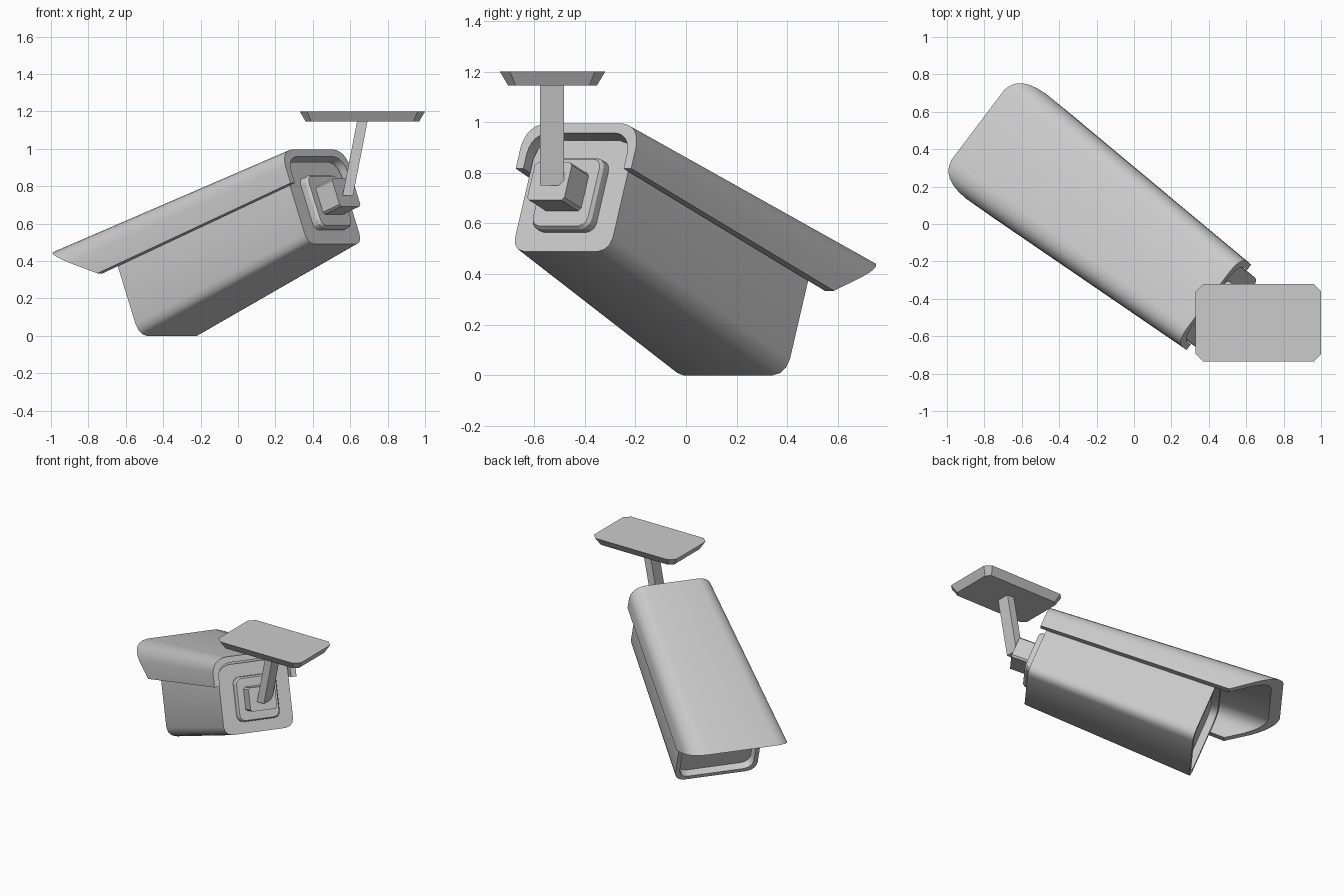
import bpy, math
from mathutils import Matrix, Vector

if "Cube" in bpy.data.objects:
    bpy.data.objects.remove(bpy.data.objects["Cube"])

# Camera frame: local x = across, y = forward along the barrel, z = up from the base
ORIGIN = Vector((0.52, -0.495, 0.49))
FRAME = (Matrix.Translation(ORIGIN) @ Matrix.Rotation(math.radians(52.9), 4, 'Z')
         @ Matrix.Rotation(math.radians(-21), 4, 'X'))
MID = 0.35      # height the taper grows from
TAPER = 0.155   # growth per unit of length


def rounded(points, segs=4):
    """Polygon of (x, z, radius) with its corners curved."""
    out = []
    for i, (x, z, r) in enumerate(points):
        p = Vector((x, z))
        if r == 0:
            out.append(p)
            continue
        a = Vector(points[i - 1][:2]) - p
        b = Vector(points[(i + 1) % len(points)][:2]) - p
        a, b = p + a.normalized() * r, p + b.normalized() * r
        for k in range(segs + 1):
            t = k / segs
            mid = p.lerp((a + b) / 2, 0.17)
            out.append(a * (1 - t) ** 2 + mid * 2 * t * (1 - t) + b * t * t)
    return out


def box_profile(hw, z0, z1, r, segs=3):
    return rounded([(-hw, z0, r), (hw, z0, r), (hw, z1, r), (-hw, z1, r)], segs)


def loft(name, rings, matrix=Matrix(), smooth=False):
    """Skin equal-length rings of points and cap both ends."""
    n = len(rings[0])
    verts = [matrix @ Vector(p) for ring in rings for p in ring]
    faces = [tuple(range(n)), tuple(range((len(rings) - 1) * n, len(rings) * n))]
    for j in range(len(rings) - 1):
        for i in range(n):
            k = (i + 1) % n
            faces.append((j * n + i, j * n + k, (j + 1) * n + k, (j + 1) * n + i))
    mesh = bpy.data.meshes.new(name)
    mesh.from_pydata(verts, [], faces)
    obj = bpy.data.objects.new(name, mesh)
    bpy.context.collection.objects.link(obj)
    bpy.ops.object.select_all(action='DESELECT')
    bpy.context.view_layer.objects.active = obj
    obj.select_set(True)
    bpy.ops.object.mode_set(mode='EDIT')
    bpy.ops.mesh.select_all(action='SELECT')
    bpy.ops.mesh.normals_make_consistent(inside=False)
    bpy.ops.object.mode_set(mode='OBJECT')
    if smooth:
        bpy.ops.object.shade_smooth_by_angle(angle=math.radians(30))
    return obj


def section(profile, y, shrink=0.0):
    """Tapered ring at distance y (number or function of height)."""
    ring = []
    for p in profile:
        f = y(p.y) if callable(y) else y
        s = 1 + TAPER * f
        cz = -0.115
        x, z = p.x * (1 - shrink), cz + (p.y - cz) * (1 - shrink)
        ring.append((x * s, f, MID + z * s))
    return ring


# Housing with a recessed front window
body = rounded([(-0.2425, -0.35, 0.058), (0.2425, -0.35, 0.058),
                (0.2425, 0.12, 0.08), (-0.2425, 0.12, 0.08)], 3)
loft("housing", [section(body, 0), section(body, 1.2),
                 section(body, 1.2, 0.1), section(body, 1.15, 0.12)], FRAME, True)

# Sun shield: inverted U with a slanted front edge
W, T, B, w, t = 0.288, 0.178, -0.015, 0.25, 0.137
shield = rounded([(-W, B, 0), (-W, T, 0.1), (W, T, 0.1), (W, B, 0),
                  (w, B, 0), (w, t, 0.085), (-w, t, 0.085), (-w, B, 0)], 6)
loft("sun_shield", [section(shield, -0.04),
                    section(shield, lambda z: 1.3 + 0.3 * (z - B) / (T - B))], FRAME, True)


# Rear pad and mounting block
def straight(profile, y, s=1.0, cz=0.23):
    return [(p.x * s, y, cz + (p.y - cz) * s) for p in profile]


pad = box_profile(0.145, 0.08, 0.38, 0.04)
loft("rear_pad", [straight(pad, 0.02), straight(pad, -0.035), straight(pad, -0.05, 0.94)], FRAME)
block = box_profile(0.092, 0.152, 0.312, 0.012, 1)
loft("mount_block", [straight(block, -0.03), straight(block, -0.168)], FRAME)


# Leaning arm up to the ceiling plate
def rect(cx, cy, z, hx, hy, c):
    pts = rounded([(-hx, -hy, c), (hx, -hy, c), (hx, hy, c), (-hx, hy, c)], 1)
    return [(cx + p.x, cy + p.y, z) for p in pts]


loft("arm", [rect(0.587, -0.53, 0.75, 0.028, 0.048, 0),
             rect(0.665, -0.53, 1.15, 0.028, 0.048, 0)])
loft("ceiling_plate", [rect(0.665, -0.528, 1.145, 0.303, 0.175, 0.03),
                       rect(0.665, -0.528, 1.2, 0.335, 0.208, 0.04)])
